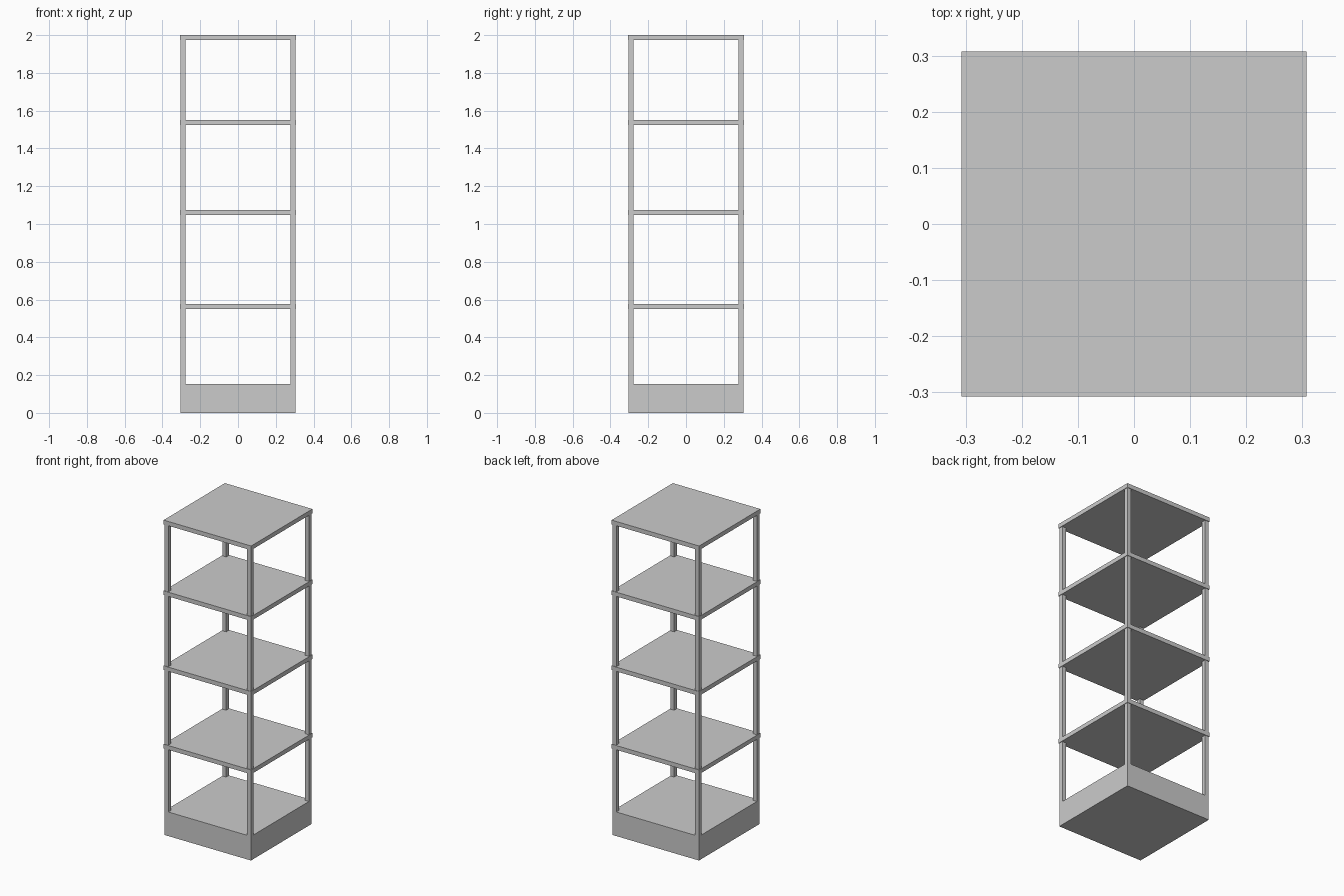
import bpy

if "Cube" in bpy.data.objects:
    bpy.data.objects.remove(bpy.data.objects["Cube"])


def box(name, x, y, z0, z1, sx, sy):
    bpy.ops.mesh.primitive_cube_add(size=1, location=(x, y, (z0 + z1) / 2))
    ob = bpy.context.object
    ob.name = name
    ob.scale = (sx, sy, z1 - z0)
    bpy.ops.object.transform_apply(location=False, rotation=False, scale=True)
    return ob


BASE_W, SHELF_W, POST_W = 0.608, 0.615, 0.027
BASE_H, THICK = 0.153, 0.027

# Solid plinth
box("base", 0, 0, 0, BASE_H, BASE_W, BASE_W)

# Four corner posts, flush with the plinth
c = (BASE_W - POST_W) / 2
for side_y, ny in ((-1, "front"), (1, "back")):
    for side_x, nx in ((-1, "left"), (1, "right")):
        box(f"{ny}_{nx}_post", side_x * c, side_y * c, BASE_H, 2 - THICK, POST_W, POST_W)

# Shelves and top, overhanging the posts slightly
for name, top in (("lower_shelf", 0.577), ("middle_shelf", 1.075),
                  ("upper_shelf", 1.551), ("top_panel", 2.0)):
    box(name, 0, 0, top - THICK, top, SHELF_W, SHELF_W)
